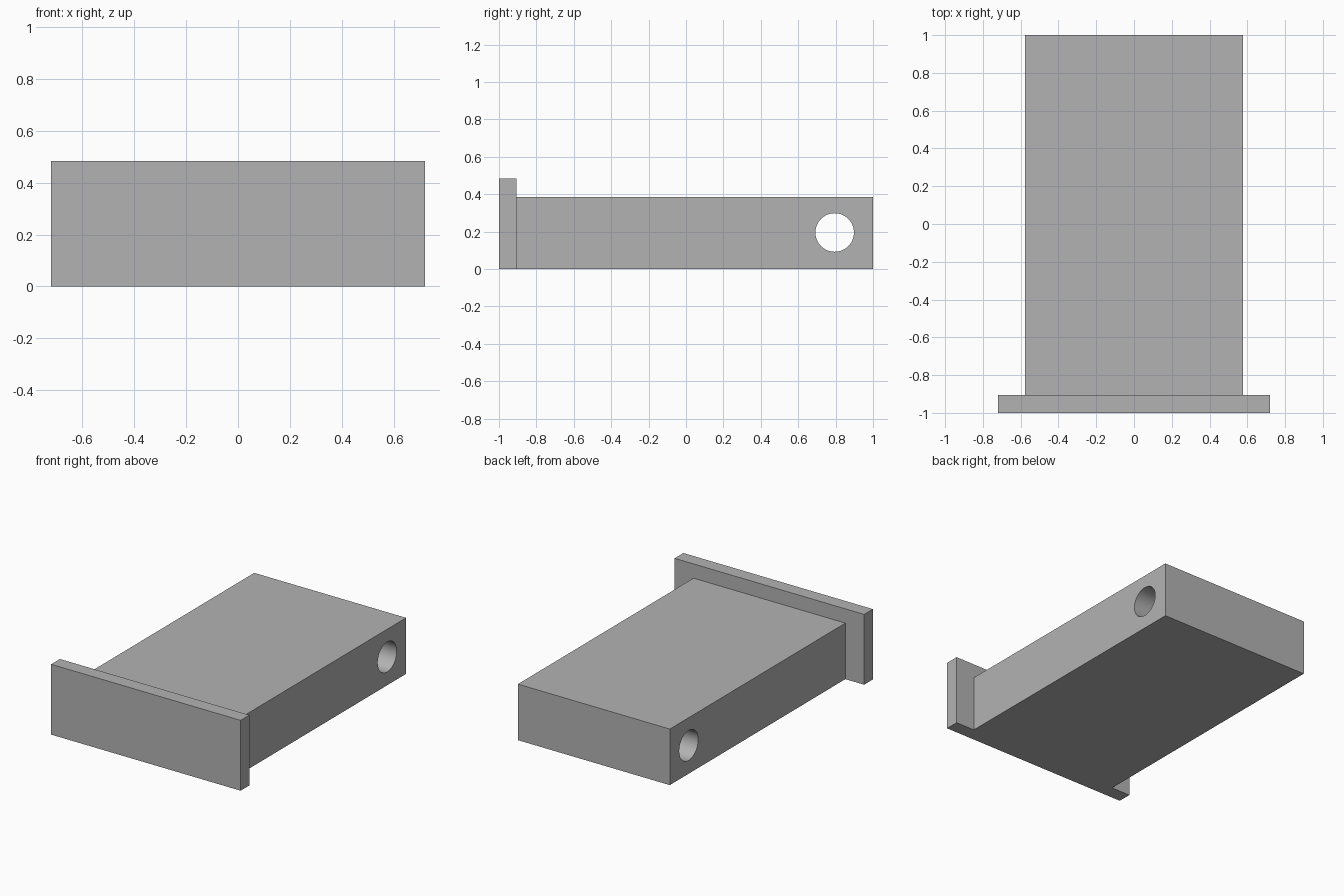
import bpy
import math

cube = bpy.data.objects.get("Cube")
if cube:
    bpy.data.objects.remove(cube, do_unlink=True)

grey = bpy.data.materials.new("plain grey")
grey.use_nodes = True
grey.diffuse_color = (0.45, 0.45, 0.45, 1)
grey.node_tree.nodes["Principled BSDF"].inputs["Base Color"].default_value = grey.diffuse_color


def block(name, width, y0, y1, height):
    """Box centred on x, standing on the ground."""
    bpy.ops.mesh.primitive_cube_add(size=1, location=(0, (y0 + y1) / 2, height / 2))
    ob = bpy.context.object
    ob.name = name
    ob.scale = (width, y1 - y0, height)
    bpy.ops.object.transform_apply(location=True, rotation=True, scale=True)
    ob.data.materials.append(grey)
    return ob


def combine(target, other, operation):
    """Boolean the other object into the target and remove it."""
    mod = target.modifiers.new(operation.lower(), "BOOLEAN")
    mod.operation = operation
    mod.solver = "EXACT"
    mod.object = other
    bpy.context.view_layer.objects.active = target
    bpy.ops.object.modifier_apply(modifier=mod.name)
    bpy.data.objects.remove(other, do_unlink=True)


# Drawer body with a wider, taller front panel
drawer = block("drawer_block", 1.154, -0.95, 1.0, 0.385)
panel = block("front_panel", 1.44, -1.0, -0.905, 0.483)
combine(drawer, panel, "UNION")

# Round hole through both sides near the back
bpy.ops.mesh.primitive_cylinder_add(vertices=64, radius=0.103, depth=2,
                                    location=(0, 0.795, 0.195),
                                    rotation=(0, math.pi / 2, 0))
hole = bpy.context.object
hole.name = "side_hole_cutter"
hole.hide_render = True
hole.data.materials.append(grey)
combine(drawer, hole, "DIFFERENCE")

# Smooth bore, crisp box edges
bpy.ops.object.select_all(action="DESELECT")
drawer.select_set(True)
bpy.context.view_layer.objects.active = drawer
bpy.ops.object.shade_smooth_by_angle(angle=math.radians(30))
